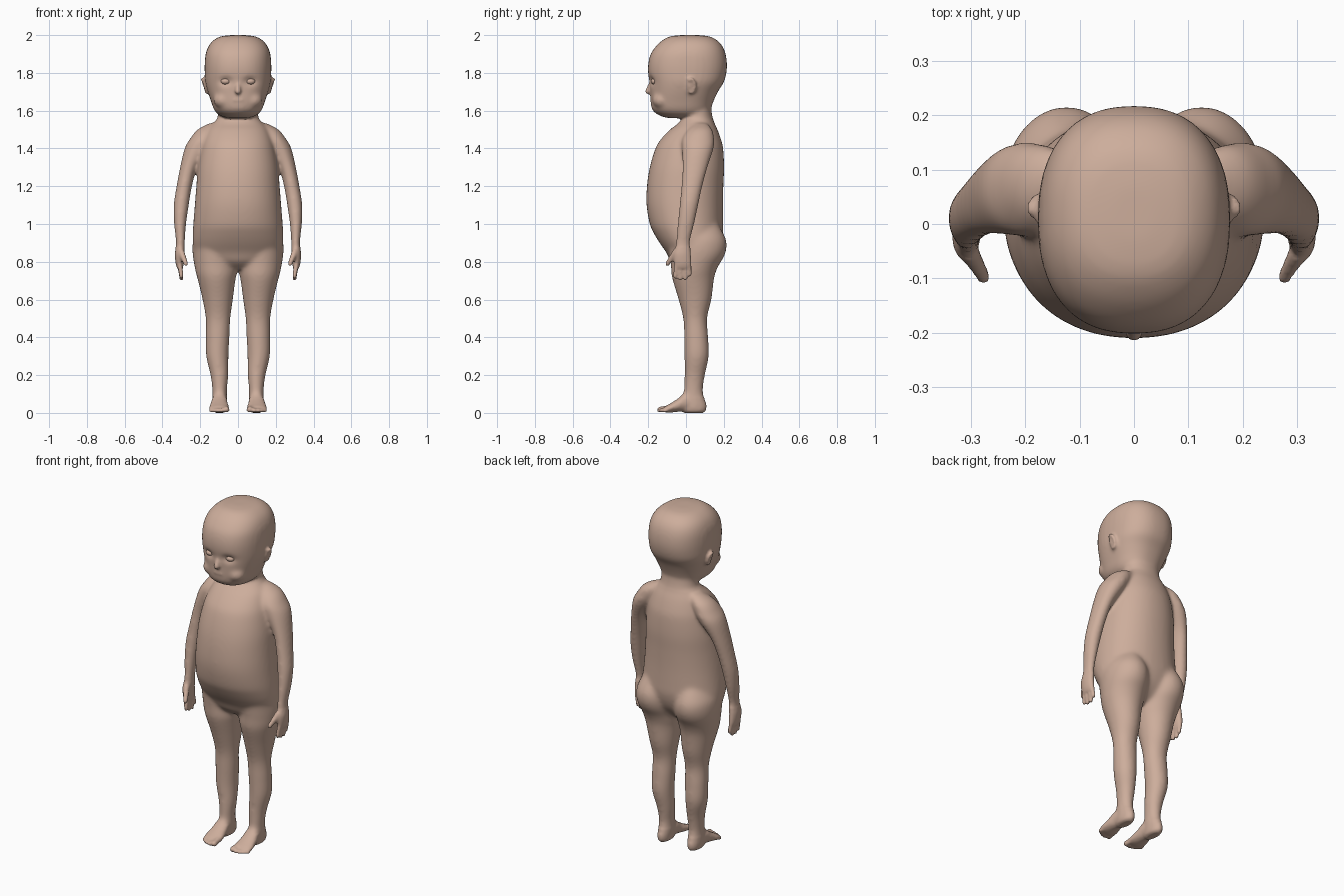
import bpy, bmesh, math
from mathutils import Vector, Matrix

bm = bmesh.new()


def tube(rows, axis='z', power=2.0, steps=5, sides=40):
    """Smooth loft through rows of (position, u0, u1, v0, v1) bounds."""
    pts = [Vector(r) for r in rows]
    pts = [pts[0]] + pts + [pts[-1]]
    smooth = []
    for i in range(1, len(pts) - 2):
        p0, p1, p2, p3 = pts[i - 1:i + 3]
        for k in range(steps):
            t = k / steps
            smooth.append(p1 + 0.5 * t * ((p2 - p0) + t * ((2 * p0 - 5 * p1 + 4 * p2 - p3)
                          + t * (3 * p1 - p0 - 3 * p2 + p3))))
    smooth.append(pts[-1])
    rings = []
    for w, u0, u1, v0, v1 in smooth:
        ring = []
        for k in range(sides):
            a = math.tau * k / sides
            c, s = math.cos(a), math.sin(a)
            u = (u0 + u1) / 2 + (u1 - u0) / 2 * math.copysign(abs(c) ** (2 / power), c)
            v = (v0 + v1) / 2 + (v1 - v0) / 2 * math.copysign(abs(s) ** (2 / power), s)
            ring.append(bm.verts.new((u, v, w) if axis == 'z' else (u, w, v)))
        rings.append(ring)
    faces = [bm.faces.new(rings[0]), bm.faces.new(rings[-1][::-1])]
    for a, b in zip(rings, rings[1:]):
        for k in range(sides):
            n = (k + 1) % sides
            faces.append(bm.faces.new((a[k], b[k], b[n], a[n])))
    bmesh.ops.recalc_face_normals(bm, faces=faces)


def blob(pos, radii, turn=0.0):
    m = Matrix.Translation(pos) @ Matrix.Rotation(turn, 4, 'Y') @ Matrix.Diagonal((*radii, 1))
    bmesh.ops.create_icosphere(bm, subdivisions=3, radius=1, matrix=m)


def beads(a, b, ra, rb, n=9):
    """Rounded finger-like rod."""
    a, b = Vector(a), Vector(b)
    for i in range(n):
        r = ra + (rb - ra) * i / (n - 1)
        blob(a.lerp(b, i / (n - 1)), (r, r, r))


# Arm and palm
tube([(1.535, .08, .15, .05, .11), (1.50, .10, .215, .01, .14), (1.45, .12, .255, -.02, .15),
      (1.40, .15, .283, -.022, .147), (1.30, .215, .307, -.02, .115), (1.20, .243, .326, -.025, .088),
      (1.10, .26, .341, -.035, .066), (1.0, .274, .339, -.045, .045), (.92, .28, .33, -.053, .025),
      (.88, .281, .33, -.057, .023), (.84, .285, .334, -.067, .026), (.79, .288, .33, -.064, .03),
      (.765, .292, .322, -.056, .024)])
# Fingers and thumb
for y0, y1, z in ((-.05, -.058, .722), (-.026, -.031, .712), (-.002, -.003, .712), (.017, .020, .732)):
    beads((.309, y0, .79), (.300, y1, z), .0135, .0115)
beads((.300, -.055, .85), (.276, -.098, .79), .018, .013)

# Leg with buttock
tube([(1.0, .04, .2, -.08, .17), (.93, .014, .234, -.09, .208), (.88, .007, .241, -.09, .216),
      (.83, .005, .239, -.085, .203), (.78, .005, .231, -.08, .173), (.74, .006, .223, -.078, .156),
      (.70, .014, .212, -.07, .147), (.6, .027, .188, -.04, .135), (.5, .04, .171, -.015, .112),
      (.4, .045, .171, -.01, .118), (.3, .05, .169, -.008, .121), (.2, .051, .146, -.008, .101),
      (.12, .058, .136, -.012, .09), (.07, .058, .136, -.02, .1), (.04, .06, .136, -.03, .109),
      (.012, .064, .132, -.02, .105), (0, .075, .12, -.01, .09)])
# Foot
tube([(.09, .075, .125, .01, .05), (.06, .065, .132, .002, .09), (0, .058, .138, .006, .112),
      (-.04, .053, .146, .006, .078), (-.08, .046, .153, .002, .052), (-.105, .048, .152, .002, .038),
      (-.115, .056, .144, .006, .03)], axis='y')
# Toes
for x, y, r in ((.061, -.136, .0165), (.086, -.141, .012), (.107, -.135, .0115),
                (.126, -.126, .011), (.143, -.113, .0105)):
    beads((x * .9 + .01, -.09, r + .008), (x, y, r + .001), r, r)

# Ear: dish and rim
blob((.171, .024, 1.728), (.011, .02, .04), .3)
for i in range(22):
    a = math.radians(-110 + 11 * i)
    s = math.sin(a)
    blob((.178 + .011 * s, .028 + .020 * math.cos(a), 1.731 + .036 * s), (.008, .008, .008))
# Cheek and lip corner
blob((.075, -.128, 1.655), (.055, .05, .045))

# Mirror the limbs and ears to the other side
copy = bmesh.ops.duplicate(bm, geom=bm.verts[:] + bm.edges[:] + bm.faces[:])['geom']
bmesh.ops.scale(bm, vec=(-1, 1, 1), verts=[g for g in copy if isinstance(g, bmesh.types.BMVert)])
bmesh.ops.reverse_faces(bm, faces=[g for g in copy if isinstance(g, bmesh.types.BMFace)])

# Torso and neck
torso = [(1.66, .10, -.02, .13), (1.60, .105, -.02, .135), (1.56, .11, -.022, .142),
         (1.53, .135, -.045, .153), (1.50, .158, -.085, .167), (1.45, .18, -.132, .185),
         (1.40, .195, -.162, .197), (1.3, .213, -.192, .202), (1.2, .221, -.207, .198),
         (1.1, .229, -.209, .196), (1.0, .237, -.192, .197), (.95, .240, -.170, .197),
         (.9, .239, -.14, .188), (.85, .225, -.105, .168), (.8, .17, -.078, .13), (.76, .07, -.03, .08)]
tube([(z, -w, w, a, b) for z, w, a, b in torso], power=2.15)
# Head
head = [(2.0, .04, -.03, .07), (1.992, .095, -.088, .128), (1.97, .133, -.128, .168),
        (1.94, .157, -.160, .194), (1.9, .171, -.187, .21), (1.85, .176, -.200, .217),
        (1.8, .176, -.201, .214), (1.75, .173, -.193, .2), (1.7, .160, -.189, .169),
        (1.65, .143, -.187, .146), (1.61, .129, -.180, .132), (1.585, .111, -.158, .12),
        (1.567, .08, -.12, .1), (1.56, .05, -.08, .05)]
tube([(z, -w, w, a, b) for z, w, a, b in head], power=2.35)
# Nose and lips
beads((0, -.183, 1.75), (0, -.201, 1.702), .011, .016)
beads((-.02, -.180, 1.657), (.02, -.180, 1.657), .010, .010)

# Fuse everything into one skin
rough = bpy.data.meshes.new("rough")
bm.to_mesh(rough)
bm.free()
body = bpy.data.objects.new("toddler_body", rough)
bpy.context.collection.objects.link(body)
mod = body.modifiers.new("fuse", 'REMESH')
mod.mode = 'VOXEL'
mod.voxel_size = 0.0075
bpy.context.view_layer.update()
skin = bpy.data.meshes.new_from_object(body.evaluated_get(bpy.context.evaluated_depsgraph_get()))
body.modifiers.clear()
body.data = skin

# Relax the skin: lightly on fine parts, strongly on torso and limbs
bm = bmesh.new()
bm.from_mesh(skin)


def relax(verts, times):
    for _ in range(times):
        bmesh.ops.smooth_vert(bm, verts=verts, factor=.5,
                              use_axis_x=True, use_axis_y=True, use_axis_z=True)


def is_hand(c):
    return abs(c.x) > .255 and c.z < .88


relax(bm.verts[:], 2)
relax([v for v in bm.verts if .08 < v.co.z < 1.54 and not is_hand(v.co)], 14)
relax([v for v in bm.verts if v.co.z > 1.57 and abs(v.co.x) < .166
       and not (abs(v.co.x) < .03 and v.co.y < -.15 and v.co.z < 1.75)], 8)
# Eye sockets
for v in bm.verts:
    if v.co.y < -.1 and v.co.z > 1.6:
        d = ((abs(v.co.x) - .065) / .032) ** 2 + ((v.co.z - 1.755) / .022) ** 2
        v.co.y += .014 * math.exp(-d)
bm.to_mesh(skin)
bm.free()

# Eyeballs
objects = [body]
for side, name in ((-1, "right_eye"), (1, "left_eye")):
    bm = bmesh.new()
    blob((.065 * side, -.166, 1.755), (.026, .02, .017))
    mesh = bpy.data.meshes.new(name)
    bm.to_mesh(mesh)
    bm.free()
    eye = bpy.data.objects.new(name, mesh)
    bpy.context.collection.objects.link(eye)
    objects.append(eye)

mat = bpy.data.materials.new("skin")
mat.diffuse_color = (.61, .42, .33, 1)
for ob in objects:
    ob.data.materials.clear()
    ob.data.materials.append(mat)
    for p in ob.data.polygons:
        p.use_smooth = True
